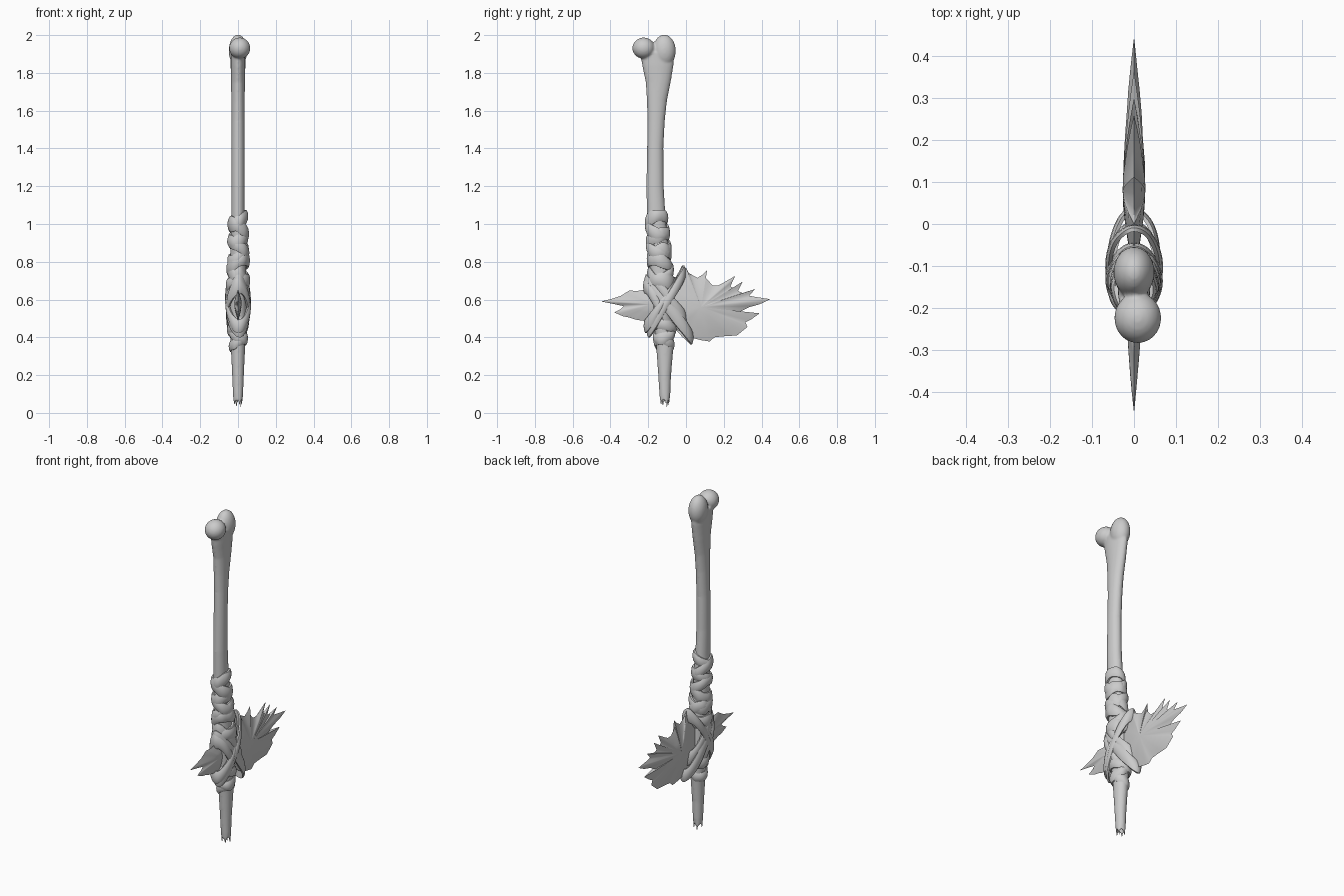
import bpy, bmesh, math, random
from mathutils import Matrix, Vector, noise

if "Cube" in bpy.data.objects:
    bpy.data.objects.remove(bpy.data.objects["Cube"])

random.seed(4)


def finish(name, bm, angle=50):
    bmesh.ops.recalc_face_normals(bm, faces=bm.faces[:])
    me = bpy.data.meshes.new(name)
    bm.to_mesh(me)
    bm.free()
    ob = bpy.data.objects.new(name, me)
    bpy.context.collection.objects.link(ob)
    bpy.ops.object.select_all(action='DESELECT')
    ob.select_set(True)
    bpy.context.view_layer.objects.active = ob
    bpy.ops.object.shade_smooth_by_angle(angle=math.radians(angle))
    return ob


def bridge(bm, a, b):
    n = len(a)
    for i in range(n):
        bm.faces.new((a[i], a[(i + 1) % n], b[(i + 1) % n], b[i]))


# Bone: lofted shaft (z, centre y, x radius, y radius) fused with two knuckles
ROWS = [(0.10, -.112, .027, .029), (0.2, -.113, .031, .034), (0.35, -.112, .038, .046),
        (0.5, -.12, .045, .052), (0.7, -.132, .045, .056), (0.9, -.147, .04, .052),
        (1.05, -.158, .036, .049), (1.2, -.164, .035, .046), (1.4, -.163, .034, .043),
        (1.55, -.158, .034, .046), (1.65, -.154, .035, .053), (1.75, -.147, .037, .066),
        (1.84, -.149, .039, .083), (1.91, -.152, .038, .09)]
SEG = 28
bm = bmesh.new()


def ring(z, cy, rx, ry, jag=None):
    return [bm.verts.new((rx * math.cos(2 * math.pi * i / SEG), cy + ry * math.sin(2 * math.pi * i / SEG),
                          jag[i] if jag else z)) for i in range(SEG)]


teeth = [.045, .03, .004, .03, .055, .075, .05]       # splintered lower end
jag = [teeth[i % 7] + random.uniform(-.004, .012) for i in range(SEG)]
inner = ring(.09, -.112, .012, .013)
prev = ring(0, -.112, .023, .024, jag)
bm.faces.new(inner)
bridge(bm, inner, prev)
for row in ROWS:
    cur = ring(*row)
    bridge(bm, prev, cur)
    prev = cur
bm.faces.new(prev)
for loc, size in (((.009, -.224, 1.931), (.056, .060, .056)),
                  ((0, -.115, 1.917), (.049, .061, .085))):
    bmesh.ops.create_uvsphere(bm, u_segments=28, v_segments=18, radius=1,
                              matrix=Matrix.Translation(loc) @ Matrix.Diagonal((*size, 1)))
bone = finish("bone_handle", bm)
rm = bone.modifiers.new("fuse", 'REMESH')
rm.mode = 'VOXEL'
rm.voxel_size = .006
rm.use_smooth_shade = True
sm = bone.modifiers.new("soften", 'SMOOTH')
sm.factor = .5
sm.iterations = 5


# Blades: jagged outline in (y, z), thickening towards a centre
def blade(name, outline, centre, thick):
    bm = bmesh.new()
    pts = []
    for a, b in zip(outline, outline[1:] + outline[:1]):
        pts += [Vector(a), (Vector(a) + Vector(b)) / 2]
    c = Vector(centre)
    edge = [bm.verts.new((0, p.x, p.y)) for p in pts]
    for side in (1, -1):
        prev = edge
        for t in (.93, .8, .65, .5, .35, .18):
            cur = []
            for p in pts:
                q = c + (p - c) * t
                w = .0035 * noise.noise((q.x * 12, q.y * 30, side * 3))
                cur.append(bm.verts.new((side * (thick * (1 - t ** 1.6) + w * (1 - t)), q.x, q.y)))
            bridge(bm, prev, cur)
            prev = cur
        tip = bm.verts.new((side * thick, c.x, c.y))
        for i in range(len(prev)):
            bm.faces.new((prev[i], prev[(i + 1) % len(prev)], tip))
    return finish(name, bm, 60)


blade("large_blade", [
    (-.11, .66), (-.06, .71), (-.035, .74), (0, .77), (.015, .74), (.06, .715), (.085, .73),
    (.112, .757), (.105, .715), (.14, .675), (.17, .675), (.20, .69), (.26, .725), (.235, .67),
    (.25, .66), (.30, .695), (.275, .645), (.30, .635), (.365, .655), (.335, .62), (.38, .612),
    (.445, .602), (.39, .575), (.335, .56), (.285, .535), (.33, .53), (.39, .527), (.345, .495),
    (.315, .48), (.325, .455), (.27, .41), (.19, .405), (.15, .40), (.125, .378), (.08, .385),
    (.04, .395), (-.02, .43), (-.08, .45), (-.12, .5)], (.08, .56), .027)
blade("small_blade", [
    (-.10, .66), (-.20, .655), (-.26, .645), (-.30, .648), (-.345, .62), (-.39, .605), (-.45, .59),
    (-.385, .577), (-.33, .565), (-.345, .55), (-.38, .532), (-.335, .512), (-.30, .505),
    (-.26, .492), (-.20, .485), (-.10, .49)], (-.18, .575), .019)


# Leather strap: closed tilted band with a bulged profile
def strap(name, z, cy, rx, ry, width, tilt_y=0.0, tilt_x=0.0, wobble=.003):
    bm = bmesh.new()
    n = 48
    prof = [(-.5, -.012), (-.5, -.003), (-.3, .003), (0, .005), (.3, .003), (.5, -.003), (.5, -.012)]
    seed = random.uniform(0, 50)
    cols = []
    for i in range(n):
        a = 2 * math.pi * i / n
        ca, sa = math.cos(a), math.sin(a)
        r = wobble * noise.noise((ca * 1.5, sa * 1.5, seed))
        w = width * (1 + .35 * noise.noise((ca, sa, seed + 9)))
        zz = z + tilt_y * sa + tilt_x * ca
        cols.append([bm.verts.new(((rx + o + r) * ca, cy + (ry + o + r) * sa, zz + k * w))
                     for k, o in prof])
    for i in range(n):
        a, b = cols[i], cols[(i + 1) % n]
        for j in range(len(prof)):
            k = (j + 1) % len(prof)
            bm.faces.new((a[j], b[j], b[k], a[k]))
    return finish(name, bm, 45)


# Upper binding
N = 8
for i in range(N):
    t = i / (N - 1)
    strap(f"upper_strap_{i}", 1.02 - .33 * t, -.156 + .026 * t, .047 + .009 * t + .003 * (i % 2),
          .057 + .008 * t + .003 * (i % 2), .068,
          (.012, -.018, .02, -.006)[i % 4], (.022, -.025, .012, -.03, .03)[i % 5])

# Lower binding
for i, z in enumerate((.455, .415, .37)):
    strap(f"lower_strap_{i}", z, -.116, .052 - .004 * i, .06 - .005 * i, .055,
          (-.012, .014, -.008)[i], (.015, -.02, .018)[i])

# Crossed lashings over the blade roots: z, centre y, x radius, y radius, width, tilt
for i, (z, cy, rx, ry, w, tilt) in enumerate((
        (.56, -.145, .058, .075, .075, -.11), (.575, -.135, .062, .085, .07, .115),
        (.545, -.09, .060, .125, .085, -.145), (.59, -.105, .064, .10, .08, .15),
        (.61, -.10, .058, .10, .075, -.12))):
    strap(f"cross_strap_{i}", z, cy, rx, ry, w, tilt, .01 * (-1) ** i)
